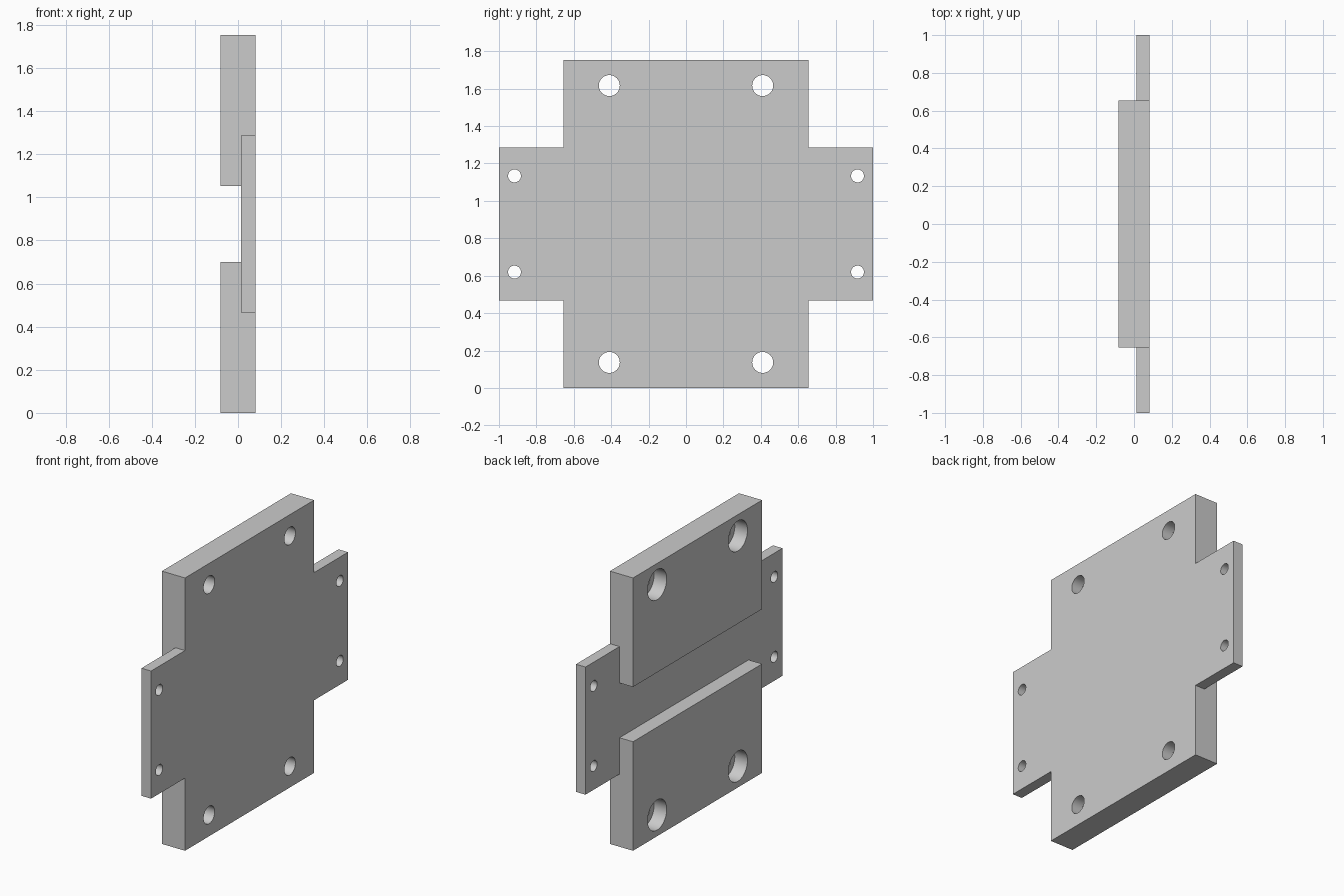
import bpy
import bmesh
from math import radians
from mathutils import Matrix, Vector

if "Cube" in bpy.data.objects:
    bpy.data.objects.remove(bpy.data.objects["Cube"], do_unlink=True)

BACK, STEP, FACE = -0.082, 0.014, 0.082     # x of the pads, the thin web and the flat face
BODY_Y, WING_Y = 0.655, 1.0
HEIGHT, MID = 1.753, 0.8765
WING_Z, SLOT_Z = 0.41, 0.176                # half heights about the middle

grey = bpy.data.materials.new("light grey metal")
grey.use_nodes = True
colour = (0.6, 0.6, 0.6, 1)
grey.diffuse_color = colour
grey.node_tree.nodes["Principled BSDF"].inputs["Base Color"].default_value = colour


def make_object(name, bm):
    bmesh.ops.recalc_face_normals(bm, faces=bm.faces)
    mesh = bpy.data.meshes.new(name)
    bm.to_mesh(mesh)
    bm.free()
    mesh.materials.append(grey)
    obj = bpy.data.objects.new(name, mesh)
    bpy.context.collection.objects.link(obj)
    return obj


def box(name, low, high):
    low, high = Vector(low), Vector(high)
    bm = bmesh.new()
    bmesh.ops.create_cube(bm, size=1)
    for v in bm.verts:
        v.co = (low + high) / 2 + v.co * (high - low)
    return make_object(name, bm)


def drill(name, radius, x0, x1, y, z):
    bm = bmesh.new()
    place = Matrix.Translation(((x0 + x1) / 2, y, z)) @ Matrix.Rotation(radians(90), 4, "Y")
    bmesh.ops.create_cone(bm, cap_ends=True, segments=48, radius1=radius,
                          radius2=radius, depth=x1 - x0, matrix=place)
    return make_object(name, bm)


# Cross-shaped plate, extruded through its thickness
quarter = [(WING_Y, WING_Z), (BODY_Y, WING_Z), (BODY_Y, MID)]
outline = quarter + [(-y, z) for y, z in reversed(quarter)]
outline += [(-y, -z) for y, z in outline]
bm = bmesh.new()
face = bm.faces.new([bm.verts.new((BACK, y, MID + z)) for y, z in outline])
side = bmesh.ops.extrude_face_region(bm, geom=[face])["geom"]
bmesh.ops.translate(bm, vec=(FACE - BACK, 0, 0),
                    verts=[g for g in side if isinstance(g, bmesh.types.BMVert)])
plate = make_object("mounting_plate", bm)

# Cutters: the channel between the pads, the thinned wings, the bolt holes
cutters = [box("channel_cutter", (-0.3, -1.2, MID - SLOT_Z), (STEP, 1.2, MID + SLOT_Z))]
for s in (-1, 1):
    ys = sorted((s * BODY_Y, s * 1.2))
    cutters.append(box("wing_cutter", (-0.3, ys[0], 0.3), (STEP, ys[1], HEIGHT - 0.3)))
    for t in (-1, 1):
        y, z = s * 0.41, MID + t * 0.74
        cutters.append(drill("counterbore_cutter", 0.097, -0.3, BACK + 0.09, y, z))
        cutters.append(drill("bolt_hole_cutter", 0.056, -0.3, 0.3, y, z))
        cutters.append(drill("wing_hole_cutter", 0.0345, -0.3, 0.3,
                             s * 0.917, MID + t * 0.257))

bpy.context.view_layer.objects.active = plate
for cutter in cutters:
    cutter.hide_render = True
    mod = plate.modifiers.new("cut", "BOOLEAN")
    mod.operation = "DIFFERENCE"
    mod.solver = "EXACT"
    mod.object = cutter
    bpy.ops.object.modifier_apply(modifier=mod.name)
    bpy.data.objects.remove(cutter, do_unlink=True)

# Smooth hole walls, sharp edges everywhere else
bpy.ops.object.select_all(action="DESELECT")
plate.select_set(True)
bpy.ops.object.shade_smooth_by_angle(angle=radians(30))
